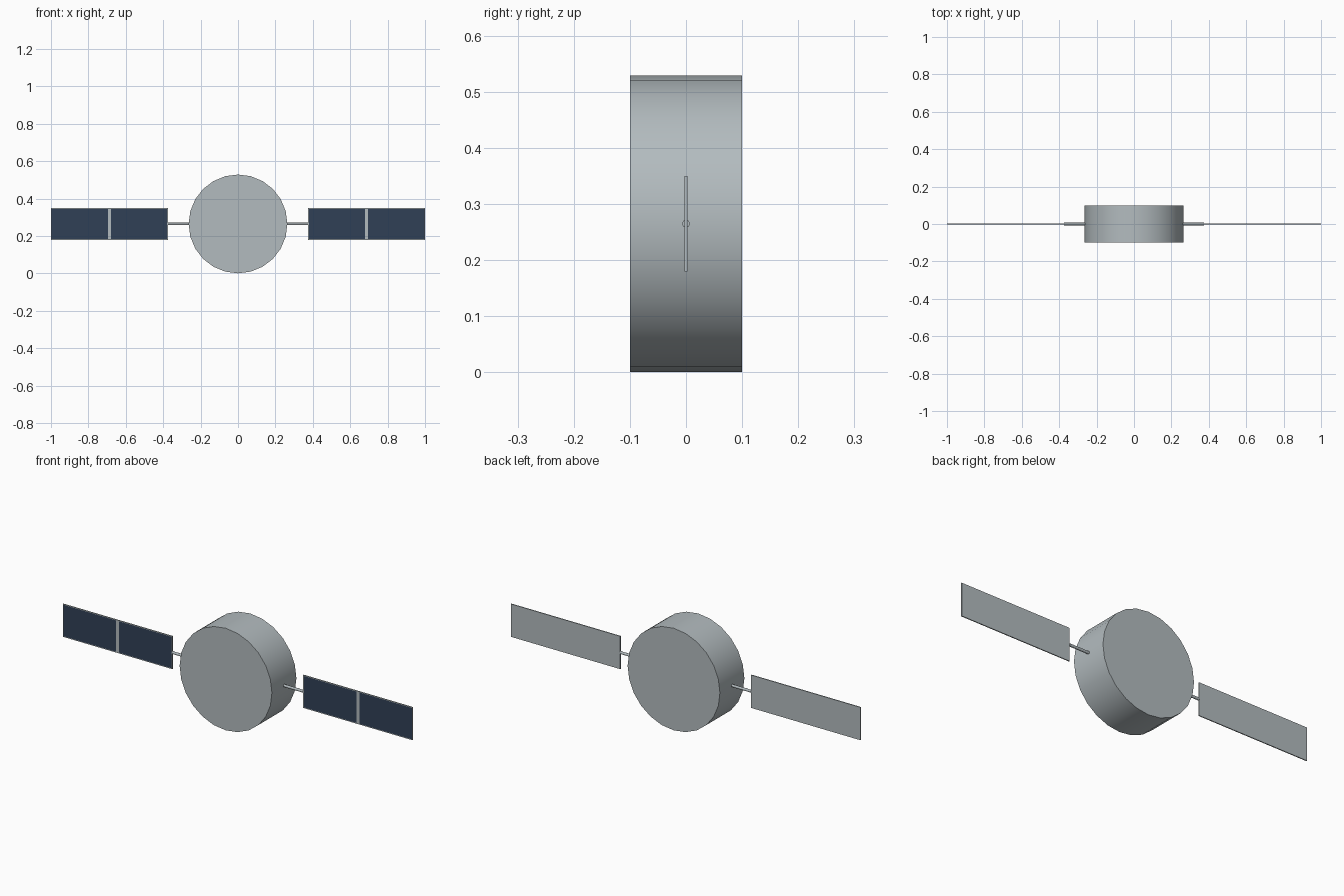
import bpy
import bmesh
from math import radians
from mathutils import Matrix, Vector

old = bpy.data.objects.get("Cube")
if old:
    bpy.data.objects.remove(old, do_unlink=True)

MID_Z = 0.265
BODY_R = 0.264


def make_material(name, rgb):
    mat = bpy.data.materials.new(name)
    mat.use_nodes = True
    color = (*rgb, 1)
    mat.diffuse_color = color
    mat.node_tree.nodes["Principled BSDF"].inputs["Base Color"].default_value = color
    return mat


metal = make_material("light grey metal", (0.45, 0.50, 0.52))
cell = make_material("dark blue cells", (0.030, 0.051, 0.093))


def cylinder(name, radius, length, sides, location, axis, smooth_angle):
    rotation = (radians(90), 0, 0) if axis == "y" else (0, radians(90), 0)
    bpy.ops.mesh.primitive_cylinder_add(vertices=sides, radius=radius, depth=length,
                                        location=location, rotation=rotation)
    obj = bpy.context.object
    obj.name = name
    obj.data.materials.append(metal)
    bpy.ops.object.shade_smooth_by_angle(angle=radians(smooth_angle))
    return obj


def solar_panel(name, side):
    width, height, thick = 0.625, 0.17, 0.005
    border, strip = 0.004, 0.008
    bm = bmesh.new()
    bmesh.ops.create_cube(bm, size=1, matrix=Matrix.Diagonal((width, thick, height, 1)))

    # Cut the borders and the middle strip into the panel
    edge_x, edge_z = width / 2 - border, height / 2 - border
    cuts = [((x, 0, 0), (1, 0, 0)) for x in (-edge_x, -strip, strip, edge_x)]
    cuts += [((0, 0, z), (0, 0, 1)) for z in (-edge_z, edge_z)]
    for point, normal in cuts:
        bmesh.ops.bisect_plane(bm, geom=bm.verts[:] + bm.edges[:] + bm.faces[:],
                               plane_co=Vector(point), plane_no=Vector(normal))

    # Front faces inside the borders are cells
    for face in bm.faces:
        center = face.calc_center_median()
        inside = strip < abs(center.x) < edge_x and abs(center.z) < edge_z
        face.material_index = int(face.normal.y < -0.9 and inside)

    mesh = bpy.data.meshes.new(name)
    bm.to_mesh(mesh)
    bm.free()
    mesh.materials.append(metal)
    mesh.materials.append(cell)
    obj = bpy.data.objects.new(name, mesh)
    obj.location = (side * (1 - width / 2), 0, MID_Z)
    bpy.context.collection.objects.link(obj)


# Drum body
cylinder("drum_body", BODY_R, 0.2, 24, (0, 0, MID_Z), "y", 30)

# Arms and panels on both sides
for label, side in (("left", 1), ("right", -1)):
    cylinder(label + "_arm", 0.007, 0.125, 8, (side * 0.3125, 0, MID_Z), "x", 50)
    solar_panel(label + "_solar_panel", side)
